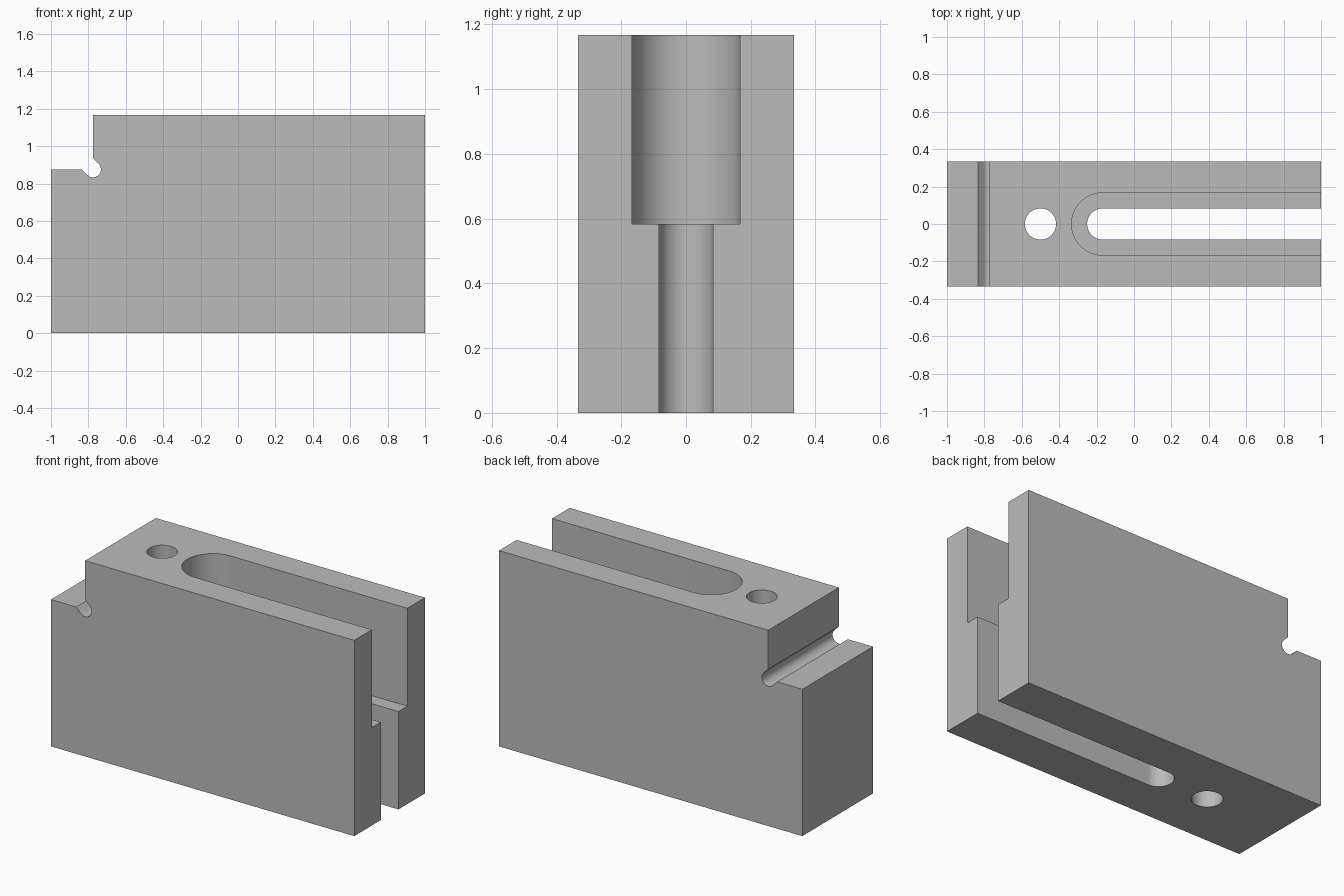
import bpy
import bmesh
import math
from mathutils import Vector

if "Cube" in bpy.data.objects:
    bpy.data.objects.remove(bpy.data.objects["Cube"], do_unlink=True)

HALF_DEPTH = 0.333
HEIGHT = 1.167
STEP_X, SHELF_Z = -0.775, 0.875
RELIEF_R = 0.042
SLOT_X = -0.167

steel = bpy.data.materials.new("plain grey")
steel.use_nodes = True
grey = (0.5, 0.5, 0.5, 1)
steel.diffuse_color = grey
steel.node_tree.nodes["Principled BSDF"].inputs["Base Color"].default_value = grey


def arc(cx, cy, r, start, end, steps):
    """Points along an arc, angles in degrees."""
    angles = [math.radians(start + (end - start) * i / steps) for i in range(steps + 1)]
    return [(cx + r * math.cos(a), cy + r * math.sin(a)) for a in angles]


def prism(name, points, direction):
    """Extrude a closed outline of 3D points along a direction."""
    bm = bmesh.new()
    face = bm.faces.new([bm.verts.new(p) for p in points])
    result = bmesh.ops.extrude_face_region(bm, geom=[face], use_keep_orig=True)
    moved = [v for v in result["geom"] if isinstance(v, bmesh.types.BMVert)]
    bmesh.ops.translate(bm, verts=moved, vec=Vector(direction))
    bmesh.ops.recalc_face_normals(bm, faces=bm.faces)
    mesh = bpy.data.meshes.new(name)
    bm.to_mesh(mesh)
    bm.free()
    mesh.materials.append(steel)
    obj = bpy.data.objects.new(name, mesh)
    bpy.context.collection.objects.link(obj)
    return obj


def vertical_cutter(name, outline, bottom, top):
    obj = prism(name, [(x, y, bottom) for x, y in outline], (0, 0, top - bottom))
    obj.hide_render = True
    return obj


def slot_outline(r):
    """Round closed end, running out past the left end of the block."""
    return arc(SLOT_X, 0, r, 90, 270, 32) + [(1.2, -r), (1.2, r)]


# Block side profile with stepped corner and rounded diagonal relief groove
tangent = RELIEF_R * math.sqrt(2)
profile = [(-1, 0), (1, 0), (1, HEIGHT), (STEP_X, HEIGHT), (STEP_X, SHELF_Z + tangent)]
profile += arc(STEP_X, SHELF_Z, RELIEF_R, 45, -135, 20)
profile += [(STEP_X - tangent, SHELF_Z), (-1, SHELF_Z)]
block = prism("slotted_block", [(x, -HALF_DEPTH, z) for x, z in profile],
              (0, 2 * HALF_DEPTH, 0))

# Wide upper slot, narrow through slot and round through hole
cutters = [
    vertical_cutter("upper_slot_cutter", slot_outline(0.167), HEIGHT / 2, 1.4),
    vertical_cutter("lower_slot_cutter", slot_outline(0.0835), -0.2, 1.3),
    vertical_cutter("hole_cutter", arc(-0.5, 0, 0.0835, 0, 352.5, 47), -0.2, 1.4),
]

bpy.ops.object.select_all(action="DESELECT")
block.select_set(True)
bpy.context.view_layer.objects.active = block
for cutter in cutters:
    cut = block.modifiers.new(cutter.name, "BOOLEAN")
    cut.operation = "DIFFERENCE"
    cut.solver = "EXACT"
    cut.object = cutter
    bpy.ops.object.modifier_apply(modifier=cut.name)
    bpy.data.objects.remove(cutter, do_unlink=True)

bpy.ops.object.shade_smooth_by_angle(angle=math.radians(30))
